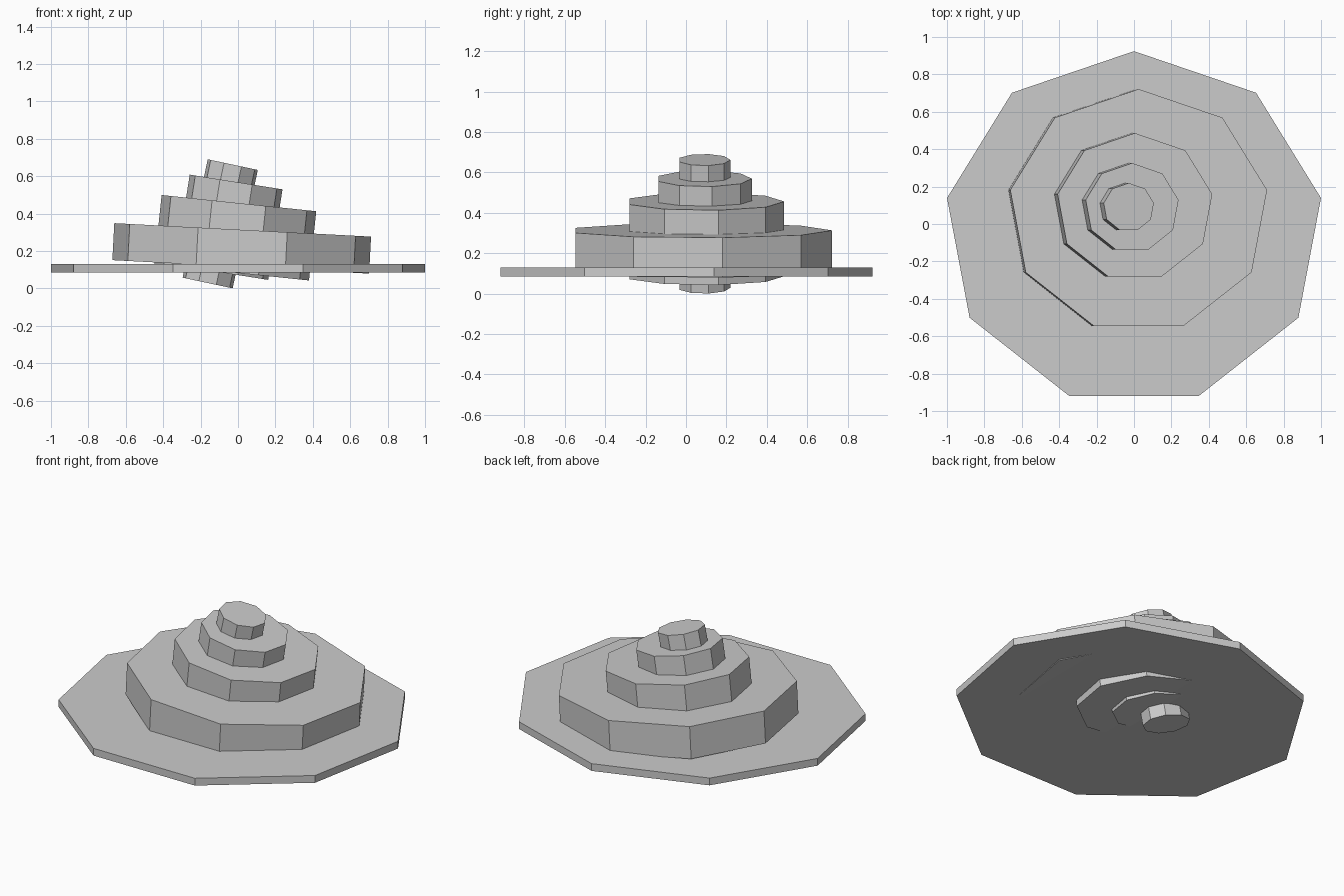
import bpy
from math import radians
from mathutils import Matrix, Vector

if "Cube" in bpy.data.objects:
    bpy.data.objects.remove(bpy.data.objects["Cube"])

SQUASH = 0.936  # all tiers are slightly narrower front to back


def tier(name, radius, height, tilt, top):
    """Nine-sided slab tilted about y, placed by the centre of its top face."""
    bpy.ops.mesh.primitive_cylinder_add(vertices=9, radius=radius, depth=height)
    ob = bpy.context.object
    ob.name = name
    down = Matrix.Rotation(radians(tilt), 3, 'Y') @ Vector((0, 0, -height / 2))
    ob.location = Vector(top) + down
    ob.rotation_euler = (0, radians(tilt), 0)
    ob.scale = (1, SQUASH, 1)
    return ob


# Flat base, then progressively smaller and more tilted tiers
tier("base_disc", 1.015, 0.045, 0, (0, -0.026, 0.13))
tier("lower_tier", 0.698, 0.198, 3, (0.025, 0.068, 0.313))
tier("middle_tier", 0.422, 0.372, 6, (0.005, 0.091, 0.456))
tier("upper_tier", 0.255, 0.49, 9, (-0.01, 0.087, 0.569))
# Long spindle that pokes out under the base
tier("top_spindle", 0.139, 0.647, 12, (-0.028, 0.089, 0.662))
